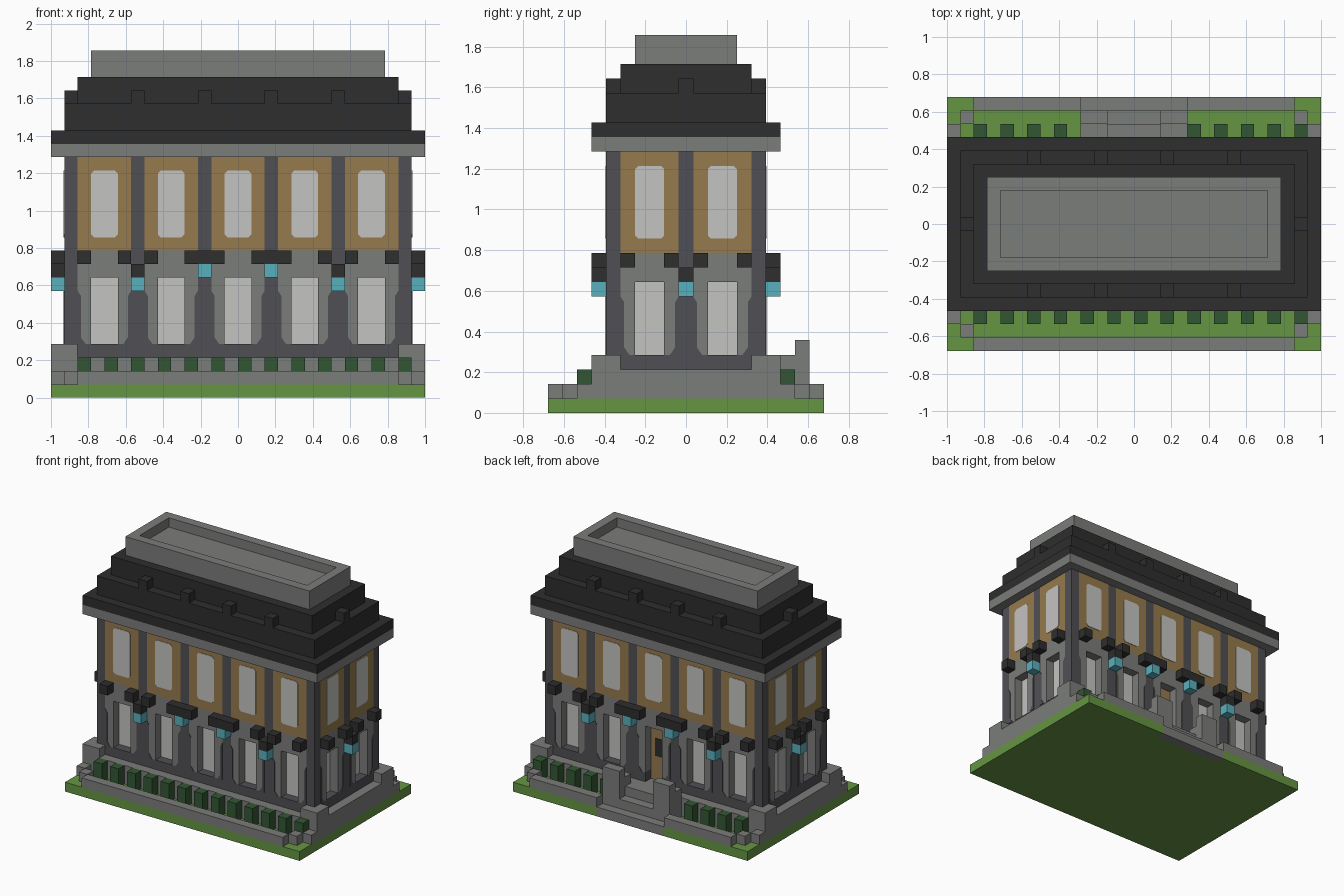
import bpy, bmesh
from mathutils import Vector

U = 1 / 14  # size of one building block

if "Cube" in bpy.data.objects:
    bpy.data.objects.remove(bpy.data.objects["Cube"], do_unlink=True)


def material(name, rgb):
    lin = [((c / 255 + 0.055) / 1.055) ** 2.4 for c in rgb]
    m = bpy.data.materials.new(name)
    m.use_nodes = True
    m.diffuse_color = (*lin, 1)
    bsdf = m.node_tree.nodes["Principled BSDF"]
    bsdf.inputs["Base Color"].default_value = (*lin, 1)
    bsdf.inputs["Roughness"].default_value = 0.9
    return m


GRASS = material("grass green", (101, 149, 66))
STONE = material("stone grey", (123, 125, 122))
DARK = material("dark stone", (80, 79, 84))
BLACK = material("roof black", (46, 46, 46))
TAN = material("tan brick", (150, 122, 77))
PANE = material("pale glass", (196, 195, 193))
TEAL = material("teal lamp", (89, 176, 188))
HEDGE = material("hedge green", (50, 86, 51))

parts = {}  # part name -> (bmesh, material)


def prism(name, mat, low, high):
    """Solid between two matching outlines."""
    bm, _ = parts.setdefault(name, (bmesh.new(), mat))
    a = [bm.verts.new(Vector(p) * U) for p in low]
    b = [bm.verts.new(Vector(p) * U) for p in high]
    n = len(a)
    faces = [bm.faces.new(a[::-1]), bm.faces.new(b)]
    for i in range(n):
        j = (i + 1) % n
        faces.append(bm.faces.new((a[i], a[j], b[j], b[i])))
    bmesh.ops.recalc_face_normals(bm, faces=faces)


def box(name, mat, x0, x1, y0, y1, z0, z1):
    ring = [(x0, y0), (x1, y0), (x1, y1), (x0, y1)]
    prism(name, mat, [(*p, z0) for p in ring], [(*p, z1) for p in ring])


class Wall:
    """One side of the house; u runs along it, d runs outward from its face."""

    def __init__(self, normal, face, bays, pillars):
        self.n, self.face, self.bays, self.pillars = normal, face, bays, pillars

    def shape(self, name, mat, outline, d0, d1):
        nx, ny = self.n

        def at(d):
            r = self.face + d
            return [(nx * r - ny * u, ny * r + nx * u, z) for u, z in outline]
        prism(name, mat, at(d0), at(d1))

    def block(self, name, mat, u0, u1, z0, z1, d0=-1, d1=0):
        self.shape(name, mat, [(u0, z0), (u1, z0), (u1, z1), (u0, z1)], d0, d1)


# Ground and path
box("lawn", GRASS, -14, 14, -9.5, 8.5, 0, 1)
box("garden_path", STONE, -4, 4, 8.5, 9.5, 0, 1)
for s in (-1, 1):
    box("lawn", GRASS, *sorted((4 * s, 14 * s)), 8.5, 9.5, 0, 1)
    box("back_garden_wall", STONE, *sorted((4 * s, 12 * s)), 8.5, 9.5, 1, 2)
box("front_garden_wall", STONE, -12, 12, -9.5, -8.5, 1, 2)

# Plinth with raised corners and small garden corner stones
box("plinth", STONE, -14, 14, -6.5, 6.5, 1, 3)
for sx in (-1, 1):
    for sy in (-1, 1):
        def corner(name, mat, x0, x1, y0, y1, z0, z1):
            box(name, mat, *sorted((x0 * sx, x1 * sx)),
                *sorted((y0 * sy, y1 * sy)), z0, z1)
        corner("plinth_corner", STONE, 12, 14, 5.5, 6.5, 3, 4)
        corner("plinth_corner", STONE, 13, 14, 4.5, 5.5, 3, 4)
        corner("corner_stone", STONE, 12, 13, 7.5, 8.5, 1, 2)
        corner("corner_stone", STONE, 13, 14, 6.5, 7.5, 1, 2)
        corner("corner_pillar", DARK, 12, 13, 4.5, 5.5, 3, 18)

# Hedges
for x in range(-12, 13, 2):
    box("front_hedge", HEDGE, x, x + 1, -7.5, -6.5, 1, 3)
    if not -5 < x < 3:
        box("back_hedge", HEDGE, x, x + 1, 6.5, 7.5, 1, 3)

# Back entrance steps and posts
box("entrance_step", STONE, -2, 2, 7.5, 8.5, 1, 2)
box("entrance_landing", STONE, -2, 2, 6.5, 7.5, 1, 3)
for s in (-1, 1):
    xs = sorted((2 * s, 4 * s))
    box("entrance_post", STONE, *xs, 7.5, 8.5, 1, 5)
    box("entrance_side_wall", STONE, *xs, 6.5, 7.5, 1, 4)

# House walls
box("house_core", DARK, -12, 12, -4.5, 4.5, 3, 18)
long_bays, long_pillars = (-10, -5, 0, 5, 10), (-7.5, -2.5, 2.5, 7.5)
walls = [
    Wall((0, -1), 5.5, long_bays, long_pillars),
    Wall((0, 1), 5.5, long_bays, long_pillars),
    Wall((1, 0), 13, (-2.5, 2.5), (0,)),
    Wall((-1, 0), 13, (-2.5, 2.5), (0,)),
]
for w in walls:
    end = w.bays[-1] + 2  # inner edge of the corner pillar
    for c in w.bays:
        door = w.n == (0, 1) and c == 0
        # Ground floor with a deep opening
        for s in (-1, 1):
            w.block("lower_wall", STONE, *sorted((c + s, c + 2 * s)), 4, 9)
            w.block("wall_base", DARK, *sorted((c + s, c + 2 * s)), 3, 4)
            trim = [(2, 4), (1.4, 4), (1.75, 4.5), (1.75, 7.6), (2, 8)]
            w.shape("pillar_trim", DARK, [(c + s * u, z) for u, z in trim], 0, 0.05)
        w.block("lower_wall", STONE, c - 2, c + 2, 9, 11)
        if door:
            w.block("door", TAN, c - 1, c + 1, 3, 9, -1, -0.95)
            w.block("door_glass", BLACK, c - 0.5, c + 0.5, 5.6, 7.5, -0.95, -0.9)
        else:
            w.block("wall_base", DARK, c - 1, c + 1, 3, 4)
            w.block("lower_window", PANE, c - 1, c + 1, 4, 9, -1, -0.95)
        # Upper floor with a cut-corner window
        w.block("upper_wall", TAN, c - 2, c + 2, 11, 18)
        k = 0.22
        pane = [(c + a, z) for a, z in (
            (-1, 12 + k), (-1 + k, 12), (1 - k, 12), (1, 12 + k),
            (1, 17 - k), (1 - k, 17), (-1 + k, 17), (-1, 17 - k))]
        w.shape("upper_window", PANE, pane, 0, 0.05)
    # Pillars, ledges and hanging lamps
    for p in w.pillars:
        w.block("pillar", DARK, p - 0.5, p + 0.5, 3, 18)
        if abs(p) == 2.5:
            w.block("ledge", BLACK, p - 1.5, p + 1.5, 10, 11, 0, 1)
            w.block("lamp", TEAL, p - 0.5, p + 0.5, 9, 10, 0, 1)
        else:
            for s in (-1, 1):
                w.block("ledge", BLACK, *sorted((p + 0.5 * s, p + 1.5 * s)), 10, 11, 0, 1)
            w.block("ledge", BLACK, p - 0.5, p + 0.5, 9, 10, 0, 1)
            w.block("lamp", TEAL, p - 0.5, p + 0.5, 8, 9, 0, 1)
        # Roof studs above each pillar
        w.block("roof_stud", BLACK, p - 0.5, p + 0.5, 22, 23)
    for s in (-1, 1):
        w.block("ledge", BLACK, *sorted((s * end, s * (end - 1))), 10, 11, 0, 1)

# Cornice and stepped roof
box("cornice", STONE, -14, 14, -6.5, 6.5, 18, 19)
box("roof_eave", BLACK, -14, 14, -6.5, 6.5, 19, 20)
box("roof_lower_tier", BLACK, -13, 13, -5.5, 5.5, 20, 22)
box("roof_upper_tier", BLACK, -12, 12, -4.5, 4.5, 22, 24)

# Rooftop tray with a raised rim
box("rooftop", STONE, -11, 11, -3.5, 3.5, 24, 25)
for s in (-1, 1):
    box("rooftop_rim", STONE, -11, 11, *sorted((2.5 * s, 3.5 * s)), 25, 26)
    box("rooftop_rim", STONE, *sorted((10 * s, 11 * s)), -2.5, 2.5, 25, 26)

# Turn the collected parts into objects
for name, (bm, mat) in parts.items():
    mesh = bpy.data.meshes.new(name)
    bm.to_mesh(mesh)
    bm.free()
    mesh.materials.append(mat)
    bpy.context.collection.objects.link(bpy.data.objects.new(name, mesh))
